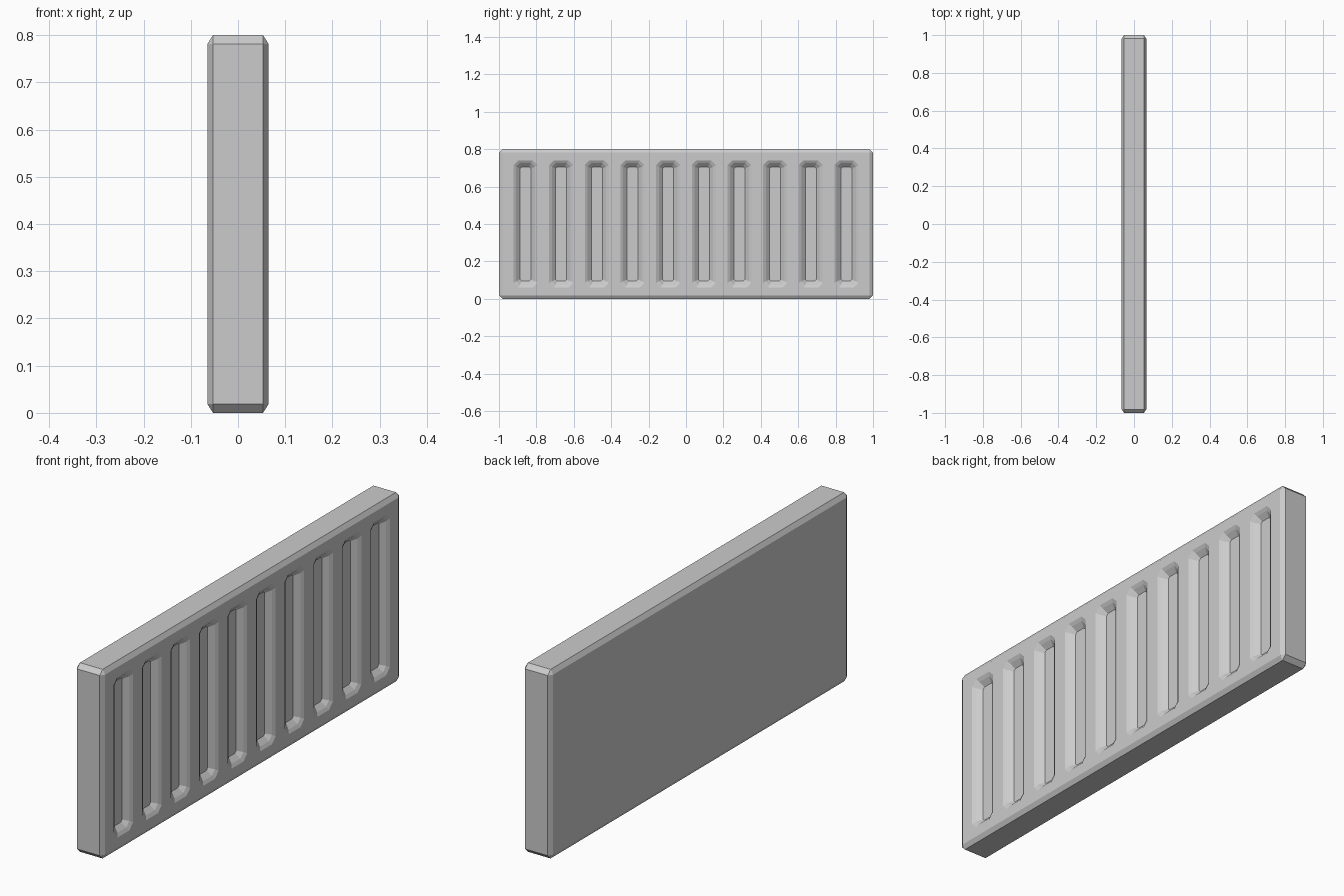
import bpy, bmesh

if "Cube" in bpy.data.objects:
    bpy.data.objects.remove(bpy.data.objects["Cube"])

T, L, H = 0.13, 2.0, 0.8      # thickness, length, height
BX, BYZ = 0.012, 0.019        # edge chamfer across thickness / along faces
N, PITCH = 10, 0.1907         # groove count and spacing


def make_object(name, bm):
    bmesh.ops.recalc_face_normals(bm, faces=bm.faces)
    me = bpy.data.meshes.new(name)
    bm.to_mesh(me)
    bm.free()
    ob = bpy.data.objects.new(name, me)
    bpy.context.collection.objects.link(ob)
    return ob


# Panel: chamfered slab, the chamfer squashed across the thickness
bm = bmesh.new()
bmesh.ops.create_cube(bm, size=1)
k = BX / BYZ
for v in bm.verts:
    v.co.x *= T / k
    v.co.y *= L
    v.co.z *= H
bmesh.ops.bevel(bm, geom=bm.edges[:], offset=BYZ, segments=1, affect='EDGES')
for v in bm.verts:
    v.co.x *= k
    v.co.z += H / 2
panel = make_object("grooved_panel", bm)


def ring(bm, x, yc, hy, hz, c):
    # Rectangle with clipped corners at depth x
    pts = [(hy, hz - c), (hy - c, hz), (c - hy, hz), (-hy, hz - c),
           (-hy, c - hz), (c - hy, -hz), (hy - c, -hz), (hy, c - hz)]
    return [bm.verts.new((x, yc + y, H / 2 + z)) for y, z in pts]


# Groove cutters: stacked rings from above the face down to the floor
bm = bmesh.new()
face = T / 2
for i in range(N):
    yc = (i - (N - 1) / 2) * PITCH
    rings = [ring(bm, face + d, yc, 0.064 - s, 0.34 - s, c) for d, s, c in (
        (0.02, 0, 0.025), (0, 0, 0.025), (-0.008, 0.014, 0.02), (-0.027, 0.035, 0.008))]
    for a, b in zip(rings, rings[1:]):
        for j in range(8):
            bm.faces.new((a[j], a[(j + 1) % 8], b[(j + 1) % 8], b[j]))
    bm.faces.new(rings[0])
    bm.faces.new(rings[-1])
cutter = make_object("groove_cutter", bm)
cutter.hide_render = True
cutter.display_type = 'WIRE'

# Cut the grooves into the +x face
mod = panel.modifiers.new("grooves", 'BOOLEAN')
mod.operation = 'DIFFERENCE'
mod.solver = 'EXACT'
mod.object = cutter
bpy.context.view_layer.objects.active = panel
panel.select_set(True)
bpy.ops.object.modifier_apply(modifier=mod.name)
bpy.data.objects.remove(cutter)
